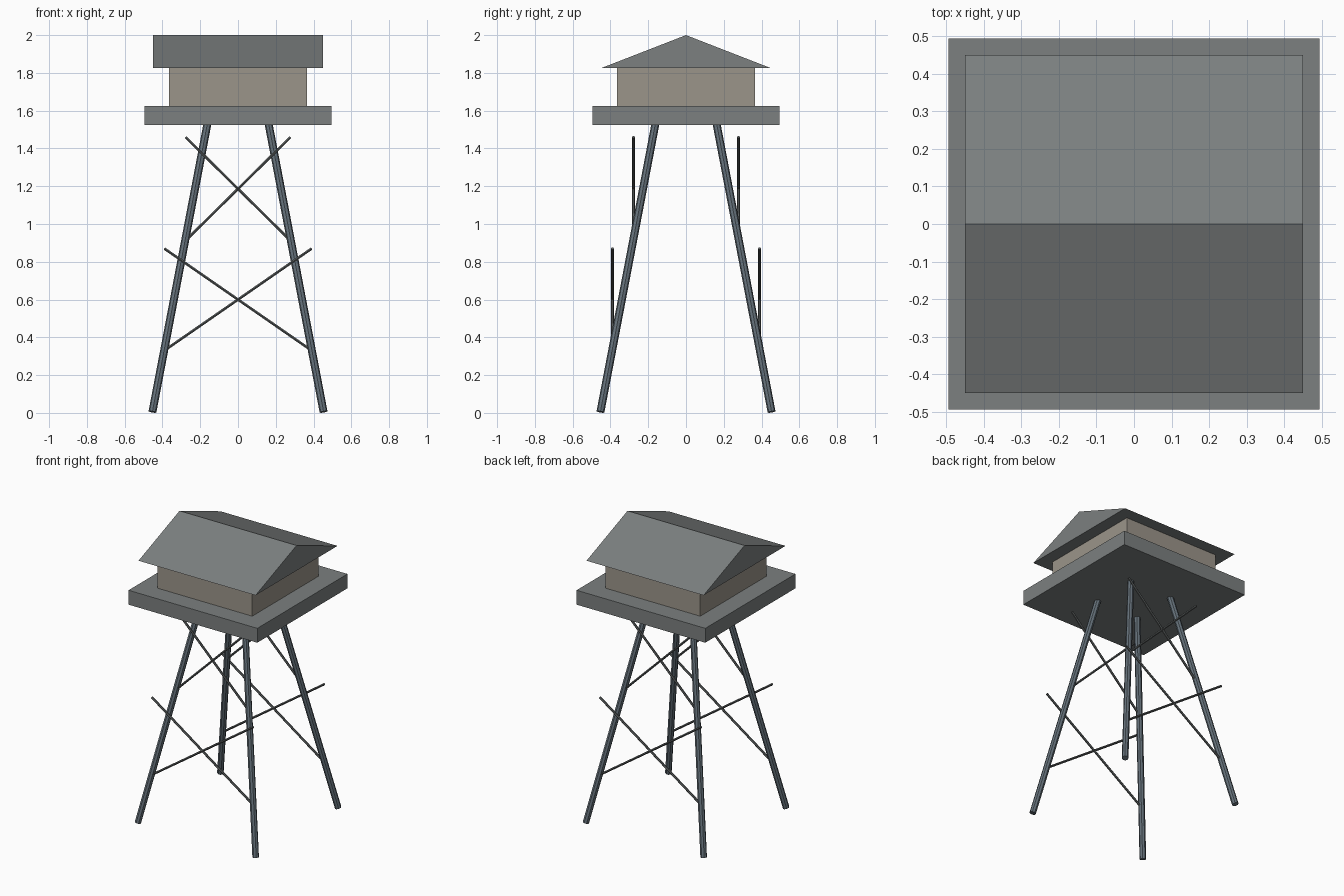
import bpy, bmesh
from mathutils import Vector

if "Cube" in bpy.data.objects:
    bpy.data.objects.remove(bpy.data.objects["Cube"])


def material(name, rgb):
    m = bpy.data.materials.new(name)
    m.diffuse_color = (*rgb, 1)
    m.use_nodes = True
    m.node_tree.nodes["Principled BSDF"].inputs["Base Color"].default_value = m.diffuse_color
    return m


PLANK = material("grey planks", (0.20, 0.215, 0.215))
WALL = material("tan wall", (0.33, 0.30, 0.255))
STEEL = material("blue steel", (0.13, 0.165, 0.195))
DARK = material("dark steel", (0.10, 0.11, 0.11))


def finish(name, bm, mat):
    bmesh.ops.recalc_face_normals(bm, faces=bm.faces[:])
    me = bpy.data.meshes.new(name)
    bm.to_mesh(me)
    bm.free()
    me.materials.append(mat)
    ob = bpy.data.objects.new(name, me)
    bpy.context.collection.objects.link(ob)
    return ob


def slab(name, half, z0, z1, mat):
    bm = bmesh.new()
    bmesh.ops.create_cube(bm, size=1)
    bmesh.ops.scale(bm, vec=(2 * half, 2 * half, z1 - z0), verts=bm.verts[:])
    bmesh.ops.translate(bm, vec=(0, 0, (z0 + z1) / 2), verts=bm.verts[:])
    return finish(name, bm, mat)


def rod(name, a, b, radius, sides, mat):
    a, b = Vector(a), Vector(b)
    bm = bmesh.new()
    bmesh.ops.create_cone(bm, cap_ends=True, segments=sides, radius1=radius,
                          radius2=radius, depth=(b - a).length)
    ob = finish(name, bm, mat)
    ob.location = (a + b) / 2
    ob.rotation_mode = 'QUATERNION'
    ob.rotation_quaternion = Vector((0, 0, 1)).rotation_difference(b - a)
    return ob


# Platform and cabin
slab("platform", 0.495, 1.525, 1.625, PLANK)
slab("cabin", 0.365, 1.625, 1.825, WALL)

# Gable roof: triangle extruded along x
bm = bmesh.new()
tri = bm.faces.new([bm.verts.new((-0.45, y, z))
                    for y, z in ((-0.45, 1.825), (0.45, 1.825), (0, 2.0))])
ext = bmesh.ops.extrude_face_region(bm, geom=[tri], use_keep_orig=True)
bmesh.ops.translate(bm, vec=(0.9, 0, 0),
                    verts=[v for v in ext["geom"] if isinstance(v, bmesh.types.BMVert)])
finish("roof", bm, PLANK)

# Four splayed legs
for sx in (-1, 1):
    for sy in (-1, 1):
        rod("leg", (sx * 0.453, sy * 0.453, 0.0055),
            (sx * 0.16, sy * 0.16, 1.54), 0.021, 8, STEEL)

# Crossed braces on the front and back, two tiers
for side, sy in (("front", -1), ("back", 1)):
    for w, z0, z1 in ((0.39, 0.33, 0.87), (0.278, 0.912, 1.46)):
        for sx in (-1, 1):
            rod(side + "_brace", (-sx * w, sy * w, z0), (sx * w, sy * w, z1),
                0.008, 6, DARK)
